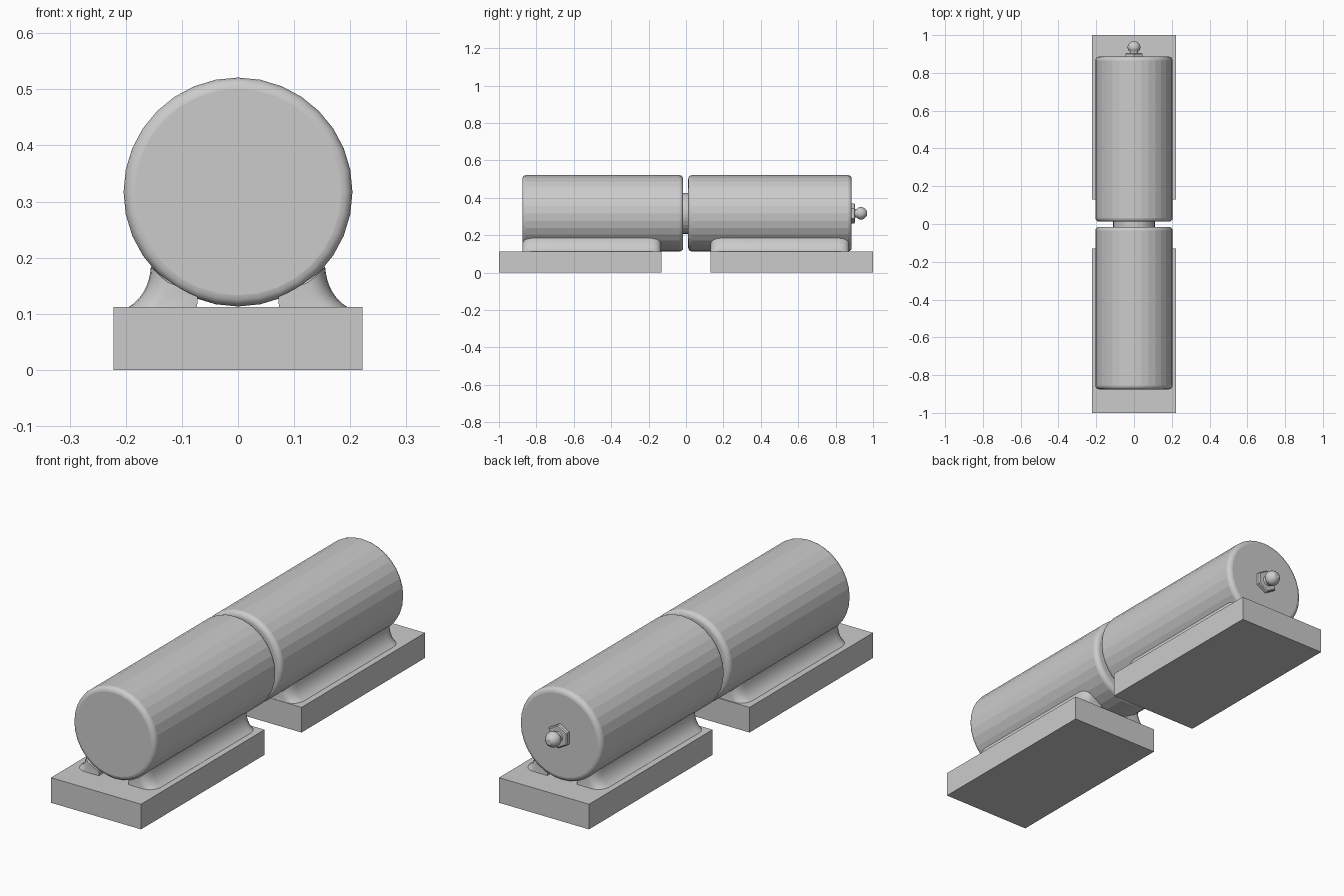
import bpy, bmesh
from math import sin, cos, pi, radians

if "Cube" in bpy.data.objects:
    bpy.data.objects.remove(bpy.data.objects["Cube"])

AXIS_Z = 0.317   # height of the hinge axis
R = 0.204        # barrel radius
PLATE_TOP = 0.112


def finish(name, bm):
    bmesh.ops.recalc_face_normals(bm, faces=bm.faces)
    mesh = bpy.data.meshes.new(name)
    bm.to_mesh(mesh)
    bm.free()
    obj = bpy.data.objects.new(name, mesh)
    bpy.context.collection.objects.link(obj)
    return obj


def loft(name, rings, smooth=lambda i: False):
    """Skin closed rings of points and cap both ends."""
    bm = bmesh.new()
    vs = [[bm.verts.new(p) for p in ring] for ring in rings]
    n = len(vs[0])
    for i in range(len(vs) - 1):
        for j in range(n):
            k = (j + 1) % n
            f = bm.faces.new((vs[i][j], vs[i][k], vs[i + 1][k], vs[i + 1][j]))
            f.smooth = smooth(i)
    bm.faces.new(vs[0])
    bm.faces.new(vs[-1])
    return finish(name, bm)


def lathe(name, profile, sides, smooth=lambda i: False):
    """Revolve (radius, y) points around the hinge axis."""
    rings = [[(r * sin(2 * pi * j / sides), y, AXIS_Z + r * cos(2 * pi * j / sides))
              for j in range(sides)] for r, y in profile]
    return loft(name, rings, smooth)


def barrel(name, y0, y1, b=0.02, steps=4):
    arc = [(b * (1 - sin(a)), b * (1 - cos(a)))
           for a in (pi / 2 * i / steps for i in range(steps + 1))]
    start = [(R - dr, y0 + b - (b - dy)) for dy, dr in
             ((b * (1 - cos(pi / 2 * i / steps)), b * (1 - sin(pi / 2 * i / steps)))
              for i in range(steps + 1))]
    end = [(R - dr, y1 - dy) for dr, dy in reversed(
        [(b * (1 - sin(pi / 2 * i / steps)), b * (1 - cos(pi / 2 * i / steps)))
         for i in range(steps + 1)])]
    return lathe(name, start + end, 32, lambda i: i != steps)


def plate(name, y0, y1):
    bm = bmesh.new()
    bmesh.ops.create_cube(bm, size=1)
    for v in bm.verts:
        v.co = (v.co.x * 0.444, (y0 + y1) / 2 + v.co.y * (y1 - y0), (v.co.z + 0.5) * PLATE_TOP)
    return finish(name, bm)


def weld_section(side, y, s):
    """Concave fillet between barrel and plate; s is its fullness."""
    phi = radians(33 + 16.5 * s)
    top = (R * sin(phi), AXIS_Z - R * cos(phi))
    foot = (0.125 + 0.07 * s, PLATE_TOP)
    ctrl = (top[0] + 0.004, PLATE_TOP + (top[1] - PLATE_TOP) * 0.3)
    pts = [(0.073, PLATE_TOP)]
    for i in range(4):                       # follows just inside the barrel
        a = radians(21) + (phi - radians(21)) * i / 4
        pts.append(((R - 0.004) * sin(a), AXIS_Z - (R - 0.004) * cos(a)))
    for i in range(9):                       # concave outer face
        t = i / 8
        pts.append(tuple((1 - t) ** 2 * top[k] + 2 * t * (1 - t) * ctrl[k] + t * t * foot[k]
                         for k in (0, 1)))
    return [(side * x, y, z) for x, z in pts]


def weld(name, side, y0, y1):
    ends = [(0.0, 0.3), (0.003, 0.5), (0.01, 0.7), (0.022, 0.86), (0.038, 0.96), (0.055, 1.0)]
    stations = [(y0 + d, s) for d, s in ends] + [(y1 - d, s) for d, s in reversed(ends)]
    obj = loft(name, [weld_section(side, y, s) for y, s in stations])
    bpy.ops.object.select_all(action='DESELECT')
    obj.select_set(True)
    bpy.context.view_layer.objects.active = obj
    bpy.ops.object.shade_smooth_by_angle(angle=radians(35))


# barrels
barrel("front_barrel", -0.875, -0.015)
barrel("rear_barrel", 0.012, 0.886)

# mounting plates
plate("front_plate", -1.0, -0.13)
plate("rear_plate", 0.13, 1.0)

# weld fillets on both sides of each barrel
for side, label in ((-1, "left"), (1, "right")):
    weld("front_weld_" + label, side, -0.875, -0.135)
    weld("rear_weld_" + label, side, 0.132, 0.872)

# hinge pin showing in the gap
lathe("hinge_pin", [(0.11, -0.1), (0.11, 0.1)], 32)

# grease fitting: hex collar, neck and ball tip
lathe("fitting_hex", [(0.053, 0.88), (0.053, 0.9), (0.048, 0.904)], 6)
lathe("fitting_nipple",
      [(0.026, 0.9), (0.022, 0.907), (0.022, 0.913), (0.031, 0.922), (0.034, 0.932),
       (0.033, 0.942), (0.028, 0.953), (0.02, 0.962), (0.012, 0.967)], 20, lambda i: True)
